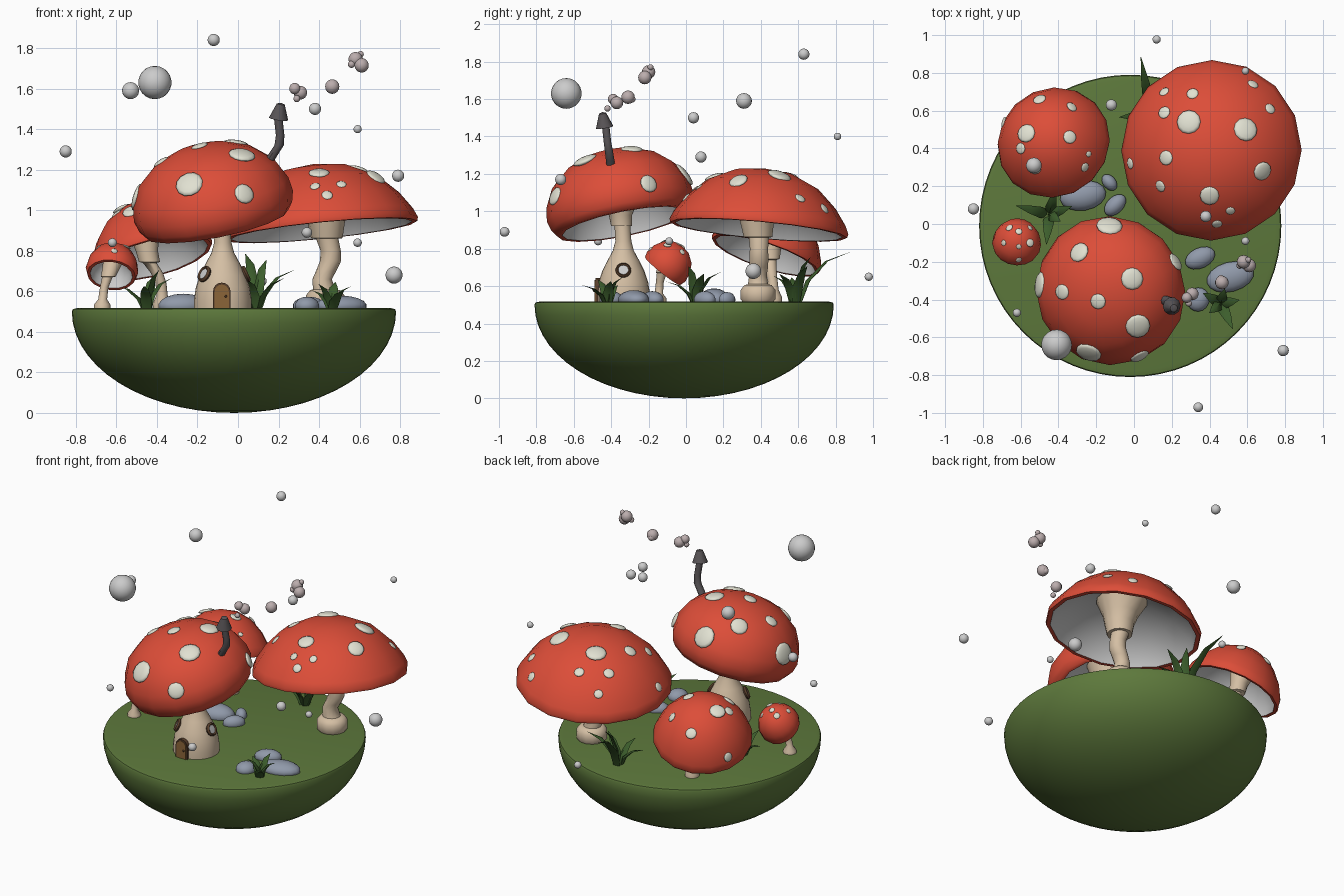
import bpy, bmesh, math
from mathutils import Vector, Matrix
from mathutils.bvhtree import BVHTree


def mat(name, r, g, b):
    m = bpy.data.materials.new(name)
    m.diffuse_color = (r, g, b, 1)
    return m


RED = mat("cap_red", .72, .075, .04)
DOT = mat("dot_cream", .75, .75, .64)
STEM = mat("stem_beige", .66, .52, .37)
GREEN = mat("moss", .11, .19, .045)
GRASS = mat("grass", .045, .11, .025)
ROCK = mat("stone", .28, .32, .40)
WOOD = mat("wood", .26, .13, .04)
DARK = mat("dark_wood", .10, .05, .025)
SOOT = mat("chimney", .10, .09, .095)
SMOKE = mat("smoke", .50, .42, .42)
GLASS = mat("glass", .55, .55, .55)


def finish(name, bm, material=None, angle=40, recalc=True):
    if recalc:
        bmesh.ops.recalc_face_normals(bm, faces=bm.faces)
    me = bpy.data.meshes.new(name)
    bm.to_mesh(me)
    bm.free()
    me.shade_smooth()
    me.set_sharp_from_angle(angle=math.radians(angle))
    ob = bpy.data.objects.new(name, me)
    bpy.context.collection.objects.link(ob)
    if material:
        me.materials.append(material)
    return ob


def loft(rings, n, M=Matrix()):
    """Join circles (centre, radius); a radius of 0 makes a pole."""
    bm = bmesh.new()
    rows = []
    for c, r in rings:
        k = n if r > 0 else 1
        rows.append([bm.verts.new(M @ (Vector(c) + Vector((r * math.cos(2 * math.pi * i / n),
                     r * math.sin(2 * math.pi * i / n), 0)))) for i in range(k)])
    for a, b in zip(rows, rows[1:]):
        for i in range(n):
            q = [a[i % len(a)], a[(i + 1) % len(a)], b[(i + 1) % len(b)], b[i % len(b)]]
            bm.faces.new(list(dict.fromkeys(q)))
    return bm


def lathe(name, prof, n, material, M=Matrix(), angle=40):
    return finish(name, loft([((0, 0, z), r) for r, z in prof], n, M), material, angle)


def stem(name, pts, n=14):
    """pts: x, y, z, radius; closed at both ends."""
    rings = [(p[:3], p[3]) for p in pts]
    rings = [(rings[0][0], 0)] + rings + [(rings[-1][0], 0)]
    return finish(name, loft(rings, n), STEM, 50)


def ball(name, c, s, material=None, M=Matrix(), seg=14):
    bm = bmesh.new()
    bmesh.ops.create_uvsphere(bm, u_segments=seg, v_segments=seg // 2 + 1, radius=1,
                              matrix=Matrix.Translation(c) @ M @ Matrix.Diagonal((*s, 1)))
    return finish(name, bm, material, 60)


def tilt(c, n):
    return Matrix.Translation(c) @ Vector((0, 0, 1)).rotation_difference(Vector(n).normalized()).to_matrix().to_4x4()


def cap(name, c, normal, outer, inner, dots):
    M = tilt(c, normal)
    ob = lathe(name + "_cap", outer + inner[:1], 16, RED, M, 60)
    lathe(name + "_gills", inner, 16, None, M, 60)
    bm = bmesh.new()
    bm.from_mesh(ob.data)
    tree = BVHTree.FromBMesh(bm)
    for x, y, r in dots:  # dots placed from above, laid along the cap surface
        p, n, _, _ = tree.ray_cast(Vector((x, y, 3)), Vector((0, 0, -1)))
        if p is None:
            p, n, _, _ = tree.find_nearest(Vector((x, y, c[2] + .03)))
        ball(name + "_dot", (0, 0, 0), (r, r, r * .28), DOT, tilt(p, n), 12)
    bm.free()


# Ground bowl
bowl = [(.8 * math.sin(a), .5 - .5 * math.cos(a)) for a in [math.pi / 2 * i / 14 for i in range(15)]]
bowl[0] = (0, 0)
lathe("ground", bowl + [(.795, .512), (.77, .518), (0, .518)], 64, GREEN, Matrix.Translation((-.02, -.01, 0)))

# House mushroom
cap("house", (-.125, -.355, 1.04), (-.2, -.2, 1),
    [(0, .29), (.13, .277), (.25, .228), (.34, .15), (.39, .05), (.4, -.02), (.385, -.075), (.36, -.11)],
    [(.335, -.11), (.325, -.06), (.25, .07), (.13, .15), (0, .17)],
    [(-.29, -.15, .055), (-.13, -.01, .07), (-.01, -.29, .06), (-.38, -.36, .042), (-.19, -.41, .042),
     (.02, -.54, .067), (-.515, -.32, .07), (-.24, -.68, .07), (.03, -.70, .052), (.22, -.2, .05)])
stem("house_stem", [(-.075, -.335, z, r) for z, r in
     [(.51, .142), (.56, .142), (.62, .133), (.68, .113), (.74, .083), (.79, .056), (.84, .043)]] +
     [(-.08, -.34, .92, .042), (-.085, -.345, .921, .056), (-.09, -.35, .98, .062),
      (-.1, -.355, 1.06, .10), (-.11, -.36, 1.17, .14)], 24)

# Door with frame and knob
def arch(name, w, h, y0, y1, material):
    bm = bmesh.new()
    pts = [(-w, 0), (w, 0)] + [(w * math.cos(a), h - w + w * math.sin(a))
                               for a in [math.pi * i / 8 for i in range(9)]]
    f = bm.faces.new([bm.verts.new((x - .08, y0, .518 + z)) for x, z in pts])
    e = bmesh.ops.extrude_face_region(bm, geom=[f])
    bmesh.ops.translate(bm, vec=(0, y1 - y0, 0), verts=[v for v in e["geom"] if isinstance(v, bmesh.types.BMVert)])
    finish(name, bm, material)


arch("door_frame", .043, .125, -.485, -.4, DARK)
arch("door", .035, .115, -.49, -.4, WOOD)
ball("door_knob", (-.06, -.493, .575), (.006,) * 3, DARK)

# Round windows
for ang in (0, 216):
    a = math.radians(ang)
    d = Vector((math.cos(a), math.sin(a), .45)).normalized()
    M = tilt(Vector((-.075 + .113 * math.cos(a), -.335 + .113 * math.sin(a), .685)), d)
    ring = [(.034 + .008 * math.cos(t), .012 * math.sin(t)) for t in [math.pi * i / 4 for i in range(9)]]
    lathe("window_frame", ring, 20, DARK, M, 60)
    lathe("window_glass", [(0, .006), (.034, .004)], 20, GLASS, M)

# Chimney with cone cover
pipe = [((.14, -.4, 1.22), .024), ((.17, -.405, 1.27), .024), ((.203, -.412, 1.32), .023),
        ((.208, -.42, 1.37), .021), ((.198, -.43, 1.46), .021)]
finish("chimney", loft(pipe, 10), SOOT)
lathe("chimney_cover", [(0, 0), (.048, 0), (.02, .075), (0, .082)], 10, SOOT,
      tilt((.2, -.435, 1.45), (.15, -.15, 1)))

# Tall wide mushroom
cap("wide", (.41, .39, .92), (-.1, .09, 1),
    [(0, .312), (.16, .29), (.3, .225), (.4, .13), (.46, .045), (.48, 0), (.475, -.02)],
    [(.45, -.02), (.42, .035), (.3, .13), (.15, .185), (0, .20)],
    [(.29, .54, .065), (.59, .5, .065), (.16, .59, .034), (.16, .7, .028), (.31, .69, .032), (.68, .28, .052),
     (.17, .35, .04), (.14, .2, .032), (.4, .15, .052), (.38, .05, .025), (.44, 0, .028), (.51, .07, .025),
     (.72, .61, .03), (.63, .74, .03), (-.02, .32, .03)])
stem("wide_stem", [(.43, .385, .51, .08), (.43, .385, .53, .095), (.43, .385, .58, .095), (.43, .385, .605, .075),
     (.425, .385, .61, .055), (.415, .385, .66, .048), (.435, .39, .70, .05), (.457, .39, .75, .052),
     (.457, .39, .80, .05), (.44, .39, .86, .055), (.438, .385, .862, .078), (.435, .38, .94, .092),
     (.43, .385, 1.0, .11), (.42, .39, 1.1, .16)])

# Leaning back mushroom
cap("leaning", (-.425, .43, .78), (-.25, .33, 1),
    [(0, .27), (.1, .255), (.19, .2), (.255, .12), (.295, .04), (.305, 0), (.3, -.018)],
    [(.28, -.018), (.265, .03), (.19, .12), (.1, .17), (0, .18)],
    [(-.57, .48, .05), (-.34, .46, .036), (-.6, .4, .03), (-.69, .54, .03), (-.53, .3, .042),
     (-.26, .3, .025), (-.24, .37, .016), (-.5, .66, .035), (-.33, .62, .03)])
stem("leaning_stem", [(-.375, .47, .51, .045), (-.375, .47, .54, .045), (-.375, .468, .58, .028),
     (-.38, .462, .64, .027), (-.40, .455, .69, .03), (-.435, .45, .74, .034), (-.437, .45, .745, .052),
     (-.45, .455, .80, .055), (-.47, .48, .92, .085)])

# Small front-left mushroom
cap("small", (-.625, -.125, .68), (.1, .62, .78),
    [(0, .17), (.05, .162), (.095, .13), (.122, .08), (.13, .03), (.12, 0)],
    [(.105, 0), (.095, .04), (.05, .1), (0, .11)],
    [(-.61, -.04, .018), (-.66, -.02, .02), (-.61, -.12, .014), (-.55, -.1, .022), (-.69, -.1, .016),
     (-.61, -.19, .016), (-.55, -.02, .016)])
stem("small_stem", [(-.67, -.145, .51, .042), (-.67, -.145, .535, .04), (-.668, -.145, .56, .022),
     (-.66, -.14, .62, .021), (-.645, -.13, .67, .026), (-.64, -.125, .672, .036), (-.615, -.09, .75, .05)], 12)

# Stones
for x, y, a, b, h, rot in [(-.27, .15, .125, .08, .06, 10), (-.13, .22, .05, .035, .04, 130),
                           (-.1, .1, .07, .045, .045, 45), (.35, -.18, .085, .055, .045, 25),
                           (.51, -.28, .13, .08, .05, 15), (.34, -.4, .065, .06, .045, 70)]:
    ball("stone", (x, y, .528), (a, b, h), ROCK, Matrix.Rotation(math.radians(rot), 4, 'Z'), 16)


# Grass tufts of bent tapering blades: direction, reach, height
def tuft(x, y, blades):
    for deg, reach, h in blades:
        d = Vector((math.cos(math.radians(deg)), math.sin(math.radians(deg)), 0))
        s = Vector((-d.y, d.x, 0))
        bm = bmesh.new()
        rows = []
        for t, w in ((0, .022), (.3, .03), (.65, .021), (1, .001)):
            c = Vector((x, y, .505 + h * (1 - (1 - t) ** 1.6))) + d * reach * (.1 + .9 * t ** 1.5)
            rows.append([bm.verts.new(p) for p in (c - s * w, c - d * w * .6, c + s * w, c + d * w * .25)])
        for p, q in zip(rows, rows[1:]):
            for i in range(4):
                bm.faces.new((p[i], p[(i + 1) % 4], q[(i + 1) % 4], q[i]))
        finish("grass_blade", bm, GRASS, 50)


tuft(-.45, .05, [(165, .18, .13), (20, .13, .16), (265, .16, .12), (75, .14, .17), (330, .07, .2)])
tuft(.09, .58, [(100, .31, .28), (20, .2, .2), (-30, .16, .16), (185, .17, .14), (60, .1, .25), (250, .12, .15)])
tuft(.46, -.42, [(295, .15, .1), (10, .1, .12), (150, .11, .1), (75, .08, .14), (220, .08, .13)])

# Floating bubbles
for x, y, z, r in [(-.12, .63, 1.84, .03), (-.41, -.64, 1.63, .082), (-.53, .31, 1.59, .042), (-.85, .08, 1.29, .03),
                   (.38, .04, 1.5, .03), (.59, .81, 1.4, .02), (.79, -.67, 1.17, .03), (.77, .36, .68, .042),
                   (.34, -.97, .89, .026), (.12, .977, .65, .022), (-.62, -.47, .84, .022), (.59, -.09, .84, .021)]:
    ball("bubble", (x, y, z), (r, r, r), seg=20)

# Smoke puffs
for x, y, z, r in [(.28, -.39, 1.6, .028), (.308, -.37, 1.58, .034), (.29, -.42, 1.55, .017), (.465, -.31, 1.61, .036),
                   (.46, -.29, 1.6, .02), (.58, -.2, 1.745, .036), (.61, -.22, 1.715, .036),
                   (.605, -.19, 1.77, .016), (.56, -.22, 1.72, .018)]:
    ball("smoke_puff", (x, y, z), (r, r, r), SMOKE)
